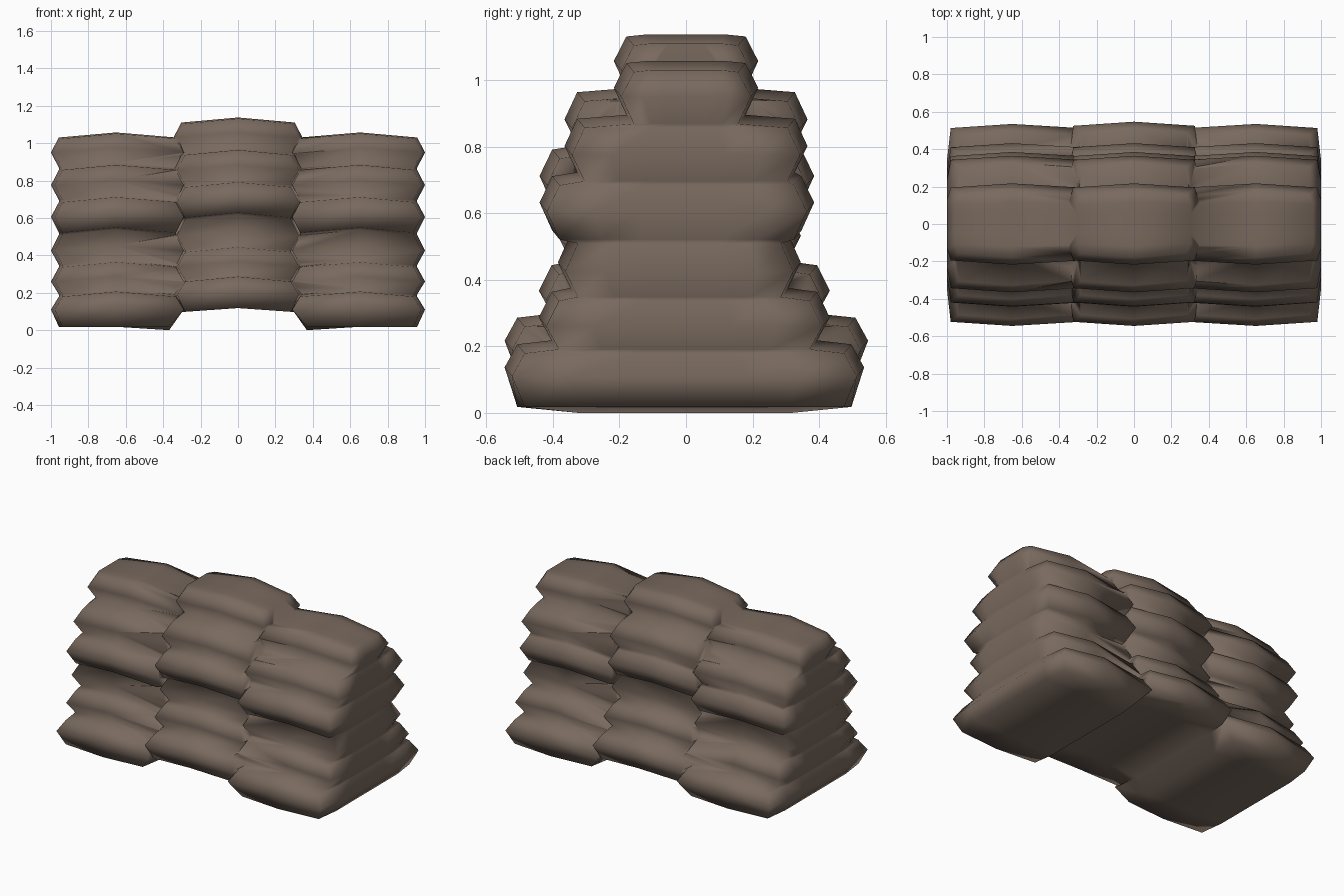
import bpy, bmesh

if "Cube" in bpy.data.objects:
    bpy.data.objects.remove(bpy.data.objects["Cube"])

cloth = bpy.data.materials.new("brown sackcloth")
cloth.diffuse_color = (0.19, 0.142, 0.112, 1)
cloth.use_nodes = True
cloth.node_tree.nodes["Principled BSDF"].inputs["Base Color"].default_value = cloth.diffuse_color

# layers: mid height, front reach, back reach
layers = [(0.11, 0.545, 0.535), (0.26, 0.442, 0.432), (0.425, 0.385, 0.345),
          (0.605, 0.44, 0.385), (0.775, 0.365, 0.365), (0.95, 0.217, 0.217)]


def rings(lift):
    """Three levels per layer: bottom rim, bulge, top rim."""
    out = []
    for n, (z, front, back) in enumerate(layers):
        low = (layers[n - 1][0] + z) / 2 + 0.006 if n else 0.018
        high = (layers[n + 1][0] + z) / 2 - 0.006 if n < 5 else 1.03
        for k, h in ((-1, low), (0, z), (1, high)):
            out.append((k, h + lift, front, back + (0.012 if lift and n == 0 else 0)))
    return out


def column(name, cx, lift, left, right):
    """Stack of soft bags as one shell; left/right are its half widths."""
    levels = rings(lift)
    n = (2, 6, len(levels) - 1)
    bm = bmesh.new()
    verts = {}
    for a in range(n[0] + 1):
        for b in range(n[1] + 1):
            for c in range(n[2] + 1):
                if 0 < a < n[0] and 0 < b < n[1] and 0 < c < n[2]:
                    continue
                i, j = a - 1, b / n[1] * 2 - 1
                k, h, front, back = levels[c]
                end = abs(j) > 0.9
                inner = lift == 0 and i * cx < 0
                half = left if i < 0 else right
                if inner and c == 0:
                    half -= 0.036
                x = i * (half - 0.042 * abs(k) - 0.02 * end * (not inner))
                y = j * ((front if j < 0 else back) - 0.038 * abs(k) - 0.022 * abs(i))
                arch = 0.027 * (1 - abs(i))
                if c == 0:
                    # flat, slightly sagging underside
                    arch = 0.02 * (1 - abs(i)) if lift else -0.018 * inner * (not end)
                if c == n[2]:
                    h -= 0.006 * end
                verts[a, b, c] = bm.verts.new((cx + x, y, h + arch))

    # skin the six sides of the lattice
    for axis in range(3):
        u, v = [t for t in range(3) if t != axis]
        for side in (0, n[axis]):
            for p in range(n[u]):
                for q in range(n[v]):
                    loop = []
                    for dp, dq in ((0, 0), (1, 0), (1, 1), (0, 1)):
                        key = [0, 0, 0]
                        key[axis], key[u], key[v] = side, p + dp, q + dq
                        loop.append(verts[tuple(key)])
                    bm.faces.new(loop)
    bmesh.ops.recalc_face_normals(bm, faces=bm.faces)
    for f in bm.faces:
        f.smooth = True
    mesh = bpy.data.meshes.new(name)
    bm.to_mesh(mesh)
    bm.free()
    mesh.materials.append(cloth)
    ob = bpy.data.objects.new(name, mesh)
    bpy.context.collection.objects.link(ob)
    return ob


# three columns, the middle one raised by half a layer
middle = column("sandbag_wall", 0, 0.08, 0.345, 0.345)
sides = [column("left_column", -0.652, 0, 0.348, 0.362),
         column("right_column", 0.652, 0, 0.362, 0.348)]

# merge them into one wall
for ob in sides:
    mod = middle.modifiers.new("merge", 'BOOLEAN')
    mod.operation = 'UNION'
    mod.solver = 'EXACT'
    mod.object = ob
bpy.context.view_layer.update()
graph = bpy.context.evaluated_depsgraph_get()
merged = bpy.data.meshes.new_from_object(middle.evaluated_get(graph))
middle.modifiers.clear()
middle.data = merged
for ob in sides:
    bpy.data.objects.remove(ob)
